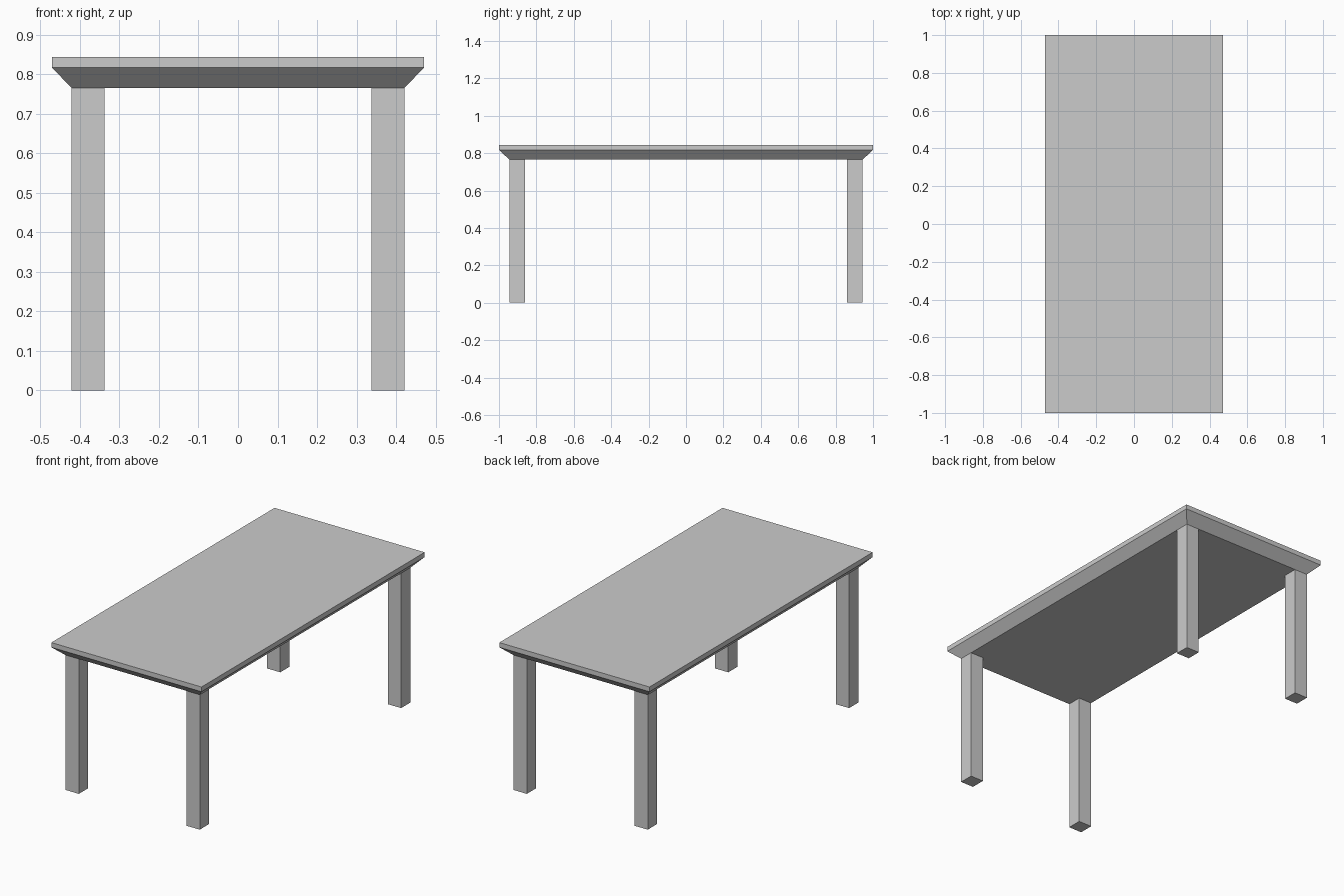
import bpy, bmesh

if "Cube" in bpy.data.objects:
    bpy.data.objects.remove(bpy.data.objects["Cube"])

TOP_Z, EDGE_Z, UNDER_Z = 0.844, 0.817, 0.765   # slab top, start of bevel, underside
HALF_X, HALF_Y = 0.471, 1.0                    # tabletop half size
IN_X, IN_Y = 0.421, 0.944                      # underside half size, outer leg faces
LEG = 0.083


def add_object(name, bm):
    bmesh.ops.recalc_face_normals(bm, faces=bm.faces)
    mesh = bpy.data.meshes.new(name)
    bm.to_mesh(mesh)
    bm.free()
    obj = bpy.data.objects.new(name, mesh)
    bpy.context.collection.objects.link(obj)
    return obj


def stacked_rectangles(name, levels, cx=0, cy=0):
    """Closed solid through rectangles given as (half_x, half_y, z)."""
    bm = bmesh.new()
    rings = [[bm.verts.new((cx + sx * hx, cy + sy * hy, z))
              for sx, sy in ((-1, -1), (1, -1), (1, 1), (-1, 1))]
             for hx, hy, z in levels]
    for low, high in zip(rings, rings[1:]):
        for i in range(4):
            j = (i + 1) % 4
            bm.faces.new((low[i], low[j], high[j], high[i]))
    bm.faces.new(rings[0][::-1])
    bm.faces.new(rings[-1])
    return add_object(name, bm)


# Tabletop with an undercut bevel
stacked_rectangles("tabletop", [(IN_X, IN_Y, UNDER_Z),
                                (HALF_X, HALF_Y, EDGE_Z),
                                (HALF_X, HALF_Y, TOP_Z)])

# Four square legs, flush with the underside's corners
for side_x, sx in (("left", -1), ("right", 1)):
    for side_y, sy in (("front", -1), ("back", 1)):
        stacked_rectangles(f"{side_y}_{side_x}_leg",
                           [(LEG / 2, LEG / 2, 0), (LEG / 2, LEG / 2, UNDER_Z)],
                           sx * (IN_X - LEG / 2), sy * (IN_Y - LEG / 2))
